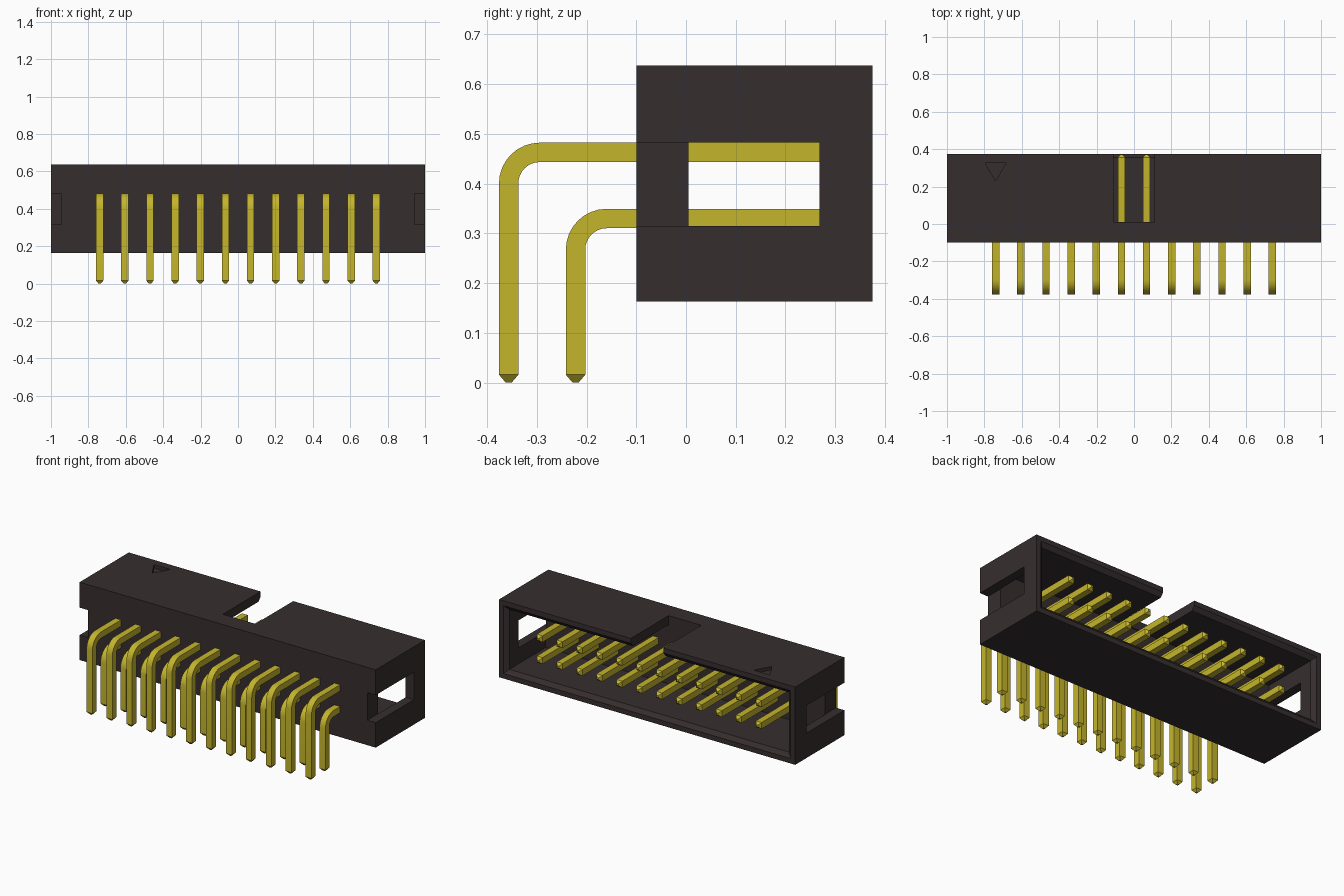
import bpy, bmesh, math
from mathutils import Vector

if "Cube" in bpy.data.objects:
    bpy.data.objects.remove(bpy.data.objects["Cube"])


def material(name, rgb):
    m = bpy.data.materials.new(name)
    m.use_nodes = True
    m.diffuse_color = (*rgb, 1)
    bsdf = m.node_tree.nodes["Principled BSDF"]
    bsdf.inputs["Base Color"].default_value = (*rgb, 1)
    bsdf.inputs["Roughness"].default_value = 0.6
    return m


BLACK = material("black plastic", (0.037, 0.027, 0.028))
GOLD = material("gold plating", (0.55, 0.46, 0.025))


def loft(name, sections, mat):
    """Skin a capped solid through matching cross-sections."""
    bm = bmesh.new()
    rings = [[bm.verts.new(p) for p in s] for s in sections]
    n = len(rings[0])
    for a, b in zip(rings, rings[1:]):
        for i in range(n):
            j = (i + 1) % n
            bm.faces.new((a[i], a[j], b[j], b[i]))
    bm.faces.new(rings[0])
    bm.faces.new(rings[-1])
    bmesh.ops.recalc_face_normals(bm, faces=bm.faces)
    me = bpy.data.meshes.new(name)
    bm.to_mesh(me)
    bm.free()
    me.materials.append(mat)
    ob = bpy.data.objects.new(name, me)
    bpy.context.collection.objects.link(ob)
    return ob


def rect(x0, x1, z0, z1, y):
    return [(x0, y, z0), (x1, y, z0), (x1, y, z1), (x0, y, z1)]


def box(name, x0, x1, y0, y1, z0, z1):
    return loft(name, [rect(x0, x1, z0, z1, y) for y in (y0, y1)], BLACK)


# Housing shell
BOTTOM, TOP, FRONT, BACK = 0.163, 0.638, -0.10, 0.375
housing = box("housing", -1, 1, FRONT, BACK, BOTTOM, TOP)


def mouth(wall, y):
    return rect(wall - 1, 1 - wall, BOTTOM + wall, TOP - wall, y)


# Cutters: flared cavity, key slot, end windows, engraved first-pin triangle
wall, lip = 0.055, 0.03
cutters = [
    loft("cavity_cutter", [mouth(wall, 0.005), mouth(wall, 0.355),
                           mouth(lip, BACK), mouth(lip, 0.45)], BLACK),
    box("key_slot_cutter", -0.11, 0.11, 0.011, 0.5, 0.5, 0.7),
    loft("triangle_cutter", [[(-0.795, 0.325, z), (-0.685, 0.325, z), (-0.74, 0.23, z)]
                             for z in (TOP - 0.02, 0.7)], BLACK),
]
for s in (-1, 1):
    x0, x1 = sorted((s * 0.943, s * 1.1))
    cutters.append(box("end_window_cutter", x0, x1, -0.2, 0.268, 0.315, 0.483))

for c in cutters:
    mod = housing.modifiers.new(c.name, 'BOOLEAN')
    mod.operation, mod.solver, mod.object = 'DIFFERENCE', 'EXACT', c
    c.hide_render = True
bpy.context.view_layer.update()
cut = bpy.data.meshes.new_from_object(
    housing.evaluated_get(bpy.context.evaluated_depsgraph_get()))
housing.modifiers.clear()
housing.data = cut
for c in cutters:
    bpy.data.objects.remove(c)


# Right-angle pins, swept as a square section with tapered tips
def pin(name, y, z, half=0.0195, bend=0.0625, steps=8):
    cy, cz = y + bend, z - bend
    down, along = Vector((0, 0, 1)), Vector((0, 1, 0))
    path = [((y, 0), down, 0.3), ((y, 0.016), down, 1)]
    for i in range(steps + 1):
        a = math.pi / 2 * i / steps
        path.append(((cy - bend * math.cos(a), cz + bend * math.sin(a)),
                     Vector((0, math.sin(a), math.cos(a))), 1))
    path += [((0.355, z), along, 1), ((0.371, z), along, 0.3)]
    side = Vector((1, 0, 0))
    sections = []
    for (py, pz), tangent, scale in path:
        up = side.cross(tangent)
        r = half * scale
        sections.append([Vector((0, py, pz)) + side * u * r + up * v * r
                         for u, v in ((-1, -1), (1, -1), (1, 1), (-1, 1))])
    return loft(name, sections, GOLD)


pitch, count = 0.1345, 12
for name, y, z in (("upper_pin", -0.3565, 0.463), ("lower_pin", -0.222, 0.33)):
    first = pin(name, y, z)
    bpy.ops.object.select_all(action='DESELECT')
    first.select_set(True)
    bpy.context.view_layer.objects.active = first
    bpy.ops.object.shade_smooth_by_angle(angle=math.radians(25))
    for i in range(count):
        ob = first if i == 0 else first.copy()
        if i:
            bpy.context.collection.objects.link(ob)
        ob.location.x = (i - (count - 1) / 2) * pitch
